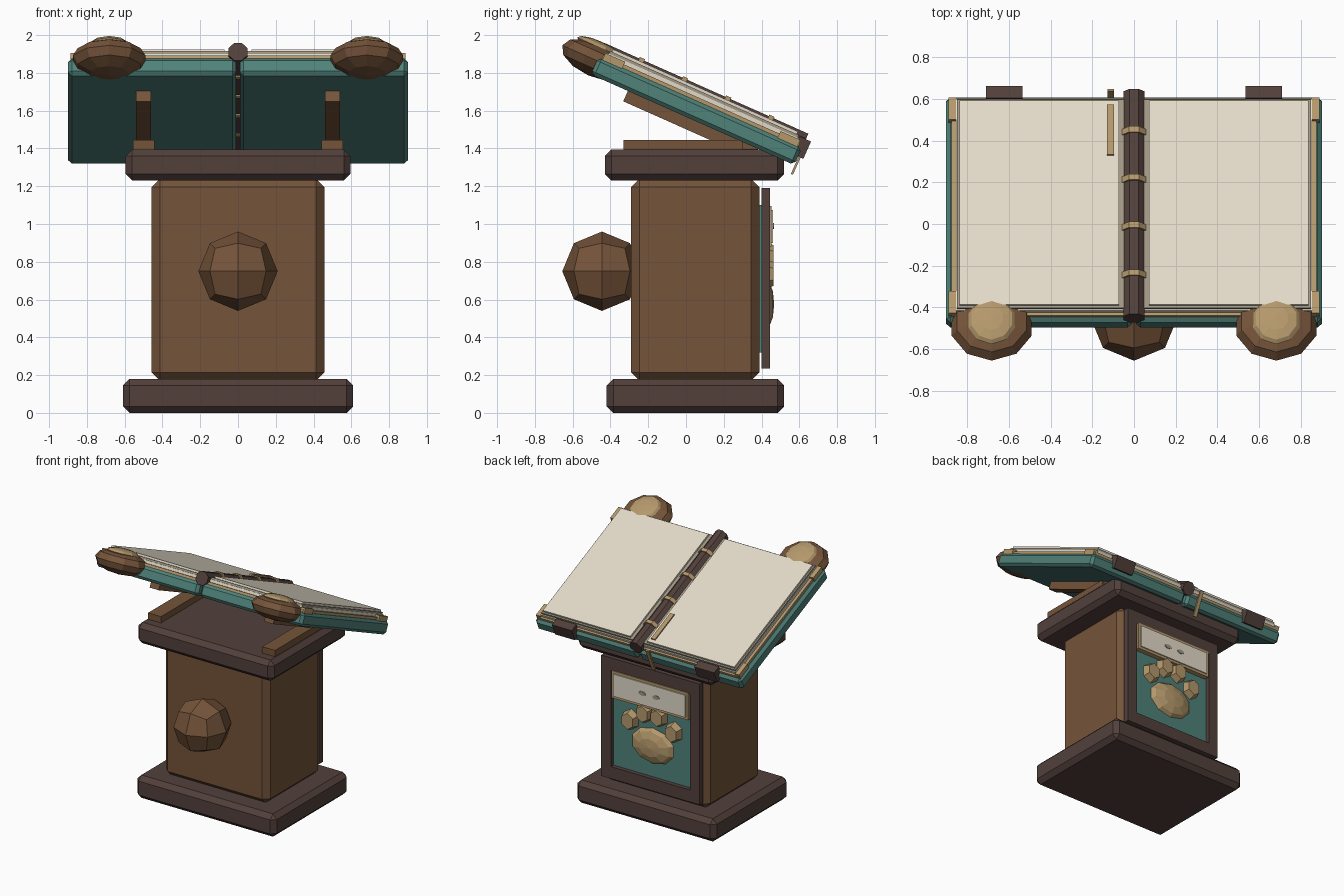
import bpy, bmesh, math
from mathutils import Matrix, Vector

if "Cube" in bpy.data.objects:
    bpy.data.objects.remove(bpy.data.objects["Cube"])

def srgb(r, g, b):
    f = lambda c: (c / 255 / 12.92) if c < 11 else ((c / 255 + 0.055) / 1.055) ** 2.4
    return (f(r), f(g), f(b), 1)

def material(name, rgb):
    m = bpy.data.materials.new(name)
    m.diffuse_color = srgb(*rgb)
    m.use_nodes = True
    m.node_tree.nodes["Principled BSDF"].inputs["Base Color"].default_value = m.diffuse_color
    return m

WOOD = material("warm brown", (117, 84, 58))
DARK = material("dark brown", (82, 64, 59))
TEAL = material("teal cloth", (80, 130, 122))
TAN = material("tan", (180, 152, 107))
CREAM = material("cream page", (226, 218, 201))
EDGE = material("page edge grey", (160, 150, 130))

# Frame of the tilted book: local y runs down the slope, z out of the pages
TILT = Matrix.Translation((0, 0.055, 1.5975)) @ Matrix.Rotation(math.radians(-24), 4, 'X')
FLAT = Matrix.Identity(4)

def finish(name, bm, mat, frame):
    bmesh.ops.transform(bm, matrix=frame, verts=bm.verts)
    bmesh.ops.recalc_face_normals(bm, faces=bm.faces)
    me = bpy.data.meshes.new(name)
    bm.to_mesh(me)
    bm.free()
    me.materials.append(mat)
    ob = bpy.data.objects.new(name, me)
    bpy.context.collection.objects.link(ob)
    return ob

def box(name, x, y, z, mat, frame=FLAT, bevel=0):
    """Box from (min, max) ranges with an optional chamfer."""
    bm = bmesh.new()
    bmesh.ops.create_cube(bm, size=1)
    for v in bm.verts:
        v.co = Vector([(a + b) / 2 + c * (b - a) for c, (a, b) in zip(v.co, (x, y, z))])
    if bevel:
        bmesh.ops.bevel(bm, geom=bm.edges[:], offset=bevel, segments=1, affect='EDGES', profile=0.5)
    return finish(name, bm, mat, frame)

def ball(name, centre, radii, mat, frame=FLAT, seg=10, rings=6, axis=FLAT):
    bm = bmesh.new()
    bmesh.ops.create_uvsphere(bm, u_segments=seg, v_segments=rings, radius=1)
    bmesh.ops.transform(bm, matrix=axis, verts=bm.verts)
    bmesh.ops.scale(bm, vec=radii, verts=bm.verts)
    bmesh.ops.translate(bm, vec=centre, verts=bm.verts)
    return finish(name, bm, mat, frame)

def prism(name, centre, r1, r2, depth, mat, frame=FLAT, seg=8, spin=0, scale=(1, 1, 1)):
    """Prism or frustum whose axis runs along y, r2 at the +y end."""
    bm = bmesh.new()
    bmesh.ops.create_cone(bm, cap_ends=True, segments=seg, radius1=r1, radius2=r2, depth=depth)
    m = Matrix.Rotation(math.radians(-90), 4, 'X') @ Matrix.Rotation(spin, 4, 'Z')
    bmesh.ops.transform(bm, matrix=m, verts=bm.verts)
    bmesh.ops.scale(bm, vec=scale, verts=bm.verts)
    bmesh.ops.translate(bm, vec=centre, verts=bm.verts)
    return finish(name, bm, mat, frame)

def span(s, a, b):
    return (a, b) if s > 0 else (-b, -a)

# Pedestal
box("base", (-.61, .61), (-.42, .52), (0, .18), DARK, bevel=.035)
box("body", (-.457, .457), (-.29, .39), (.17, 1.24), WOOD, bevel=.045)
box("top_slab", (-.595, .595), (-.43, .52), (1.23, 1.395), DARK, bevel=.035)

# Round tail: subdivided cube pushed out to a sphere
bm = bmesh.new()
bmesh.ops.create_cube(bm, size=2)
bmesh.ops.subdivide_edges(bm, edges=bm.edges[:], cuts=1, use_grid_fill=True)
for v in bm.verts:
    v.co = v.co.normalized() * .21
finish("tail", bm, WOOD, Matrix.Translation((0, -.445, .75)))

# Back panel with frame
box("back_panel", (-.36, .36), (.38, .412), (.32, 1.1), TEAL)
for s in (-1, 1):
    box("frame_side", span(s, .345, .43), (.40, .445), (.235, 1.19), DARK)
box("frame_bottom", (-.345, .345), (.40, .445), (.235, .33), DARK)
box("frame_top", (-.345, .345), (.40, .445), (1.09, 1.19), DARK)

# Name plate with two blank ovals
box("plate_border", (-.335, .335), (.41, .452), (.88, 1.095), TAN)
box("plate", (-.315, .315), (.45, .46), (.90, 1.075), CREAM)
for s in (-1, 1):
    prism("plate_oval", (s * .06, .461, .99), .03, .03, .008, EDGE, seg=10, scale=(1, 1, .55))

# Paw emblem
Y_AXIS = Matrix.Rotation(math.radians(90), 4, 'X')
ball("paw_pad", (0, .412, .575), (.19, .055, .14), TAN, seg=10, rings=6, axis=Y_AXIS)
for s in (-1, 1):
    for x, z in ((.19, .735), (.063, .825)):
        prism("paw_toe", (s * x, .435, z), .08, .06, .055, TAN, seg=6, scale=(.92, 1, 1.05))

for s in (-1, 1):
    # Struts holding the book
    box("rail", span(s, .442, .555), (-.33, .3), (1.385, 1.445), WOOD)
    box("strut", span(s, .46, .54), (-.375, .38), (-.11, -.04), WOOD, TILT)
    # Cover and page layers
    box("cover", span(s, .01, .9), (-.59, .59), (-.05, .05), TEAL, TILT, .02)
    box("liner", span(s, .03, .875), (-.57, .57), (.045, .07), TAN, TILT)
    box("lower_pages", span(s, .035, .853), (-.555, .555), (.07, .09), CREAM, TILT)
    box("middle_pages", span(s, .04, .848), (-.547, .547), (.09, .105), EDGE, TILT)
    box("top_page", span(s, .072, .837), (-.535, .535), (.105, .12), CREAM, TILT)
    # Corner guards and lower stops
    for t in (-1, 1):
        box("corner_guard", span(s, .85, .888), span(t, .45, .565), (.045, .085), TAN, TILT)
    box("page_stop", span(s, .535, .71), (.555, .62), (0, .1), DARK, TILT)
    # Ears
    ball("ear", (s * .682, -.6, .03), (.202, .19, .09), WOOD, TILT)
    ball("inner_ear", (s * .682, -.61, .1), (.117, .125, .032), TAN, TILT)

# Spine with bands
prism("spine", (0, 0, .082), .054, .054, 1.18, DARK, TILT, spin=math.pi / 8)
for i in range(4):
    prism("spine_band", (0, -.375 + .25 * i, .082), .063, .063, .03, TAN, TILT, spin=math.pi / 8)

# Ribbon bookmark
box("ribbon", (-.13, -.095), (.245, .508), (.122, .132), TAN, TILT)
box("ribbon_tail", (-.127, -.097), (.592, .604), (-.1, .1), TAN, TILT)
